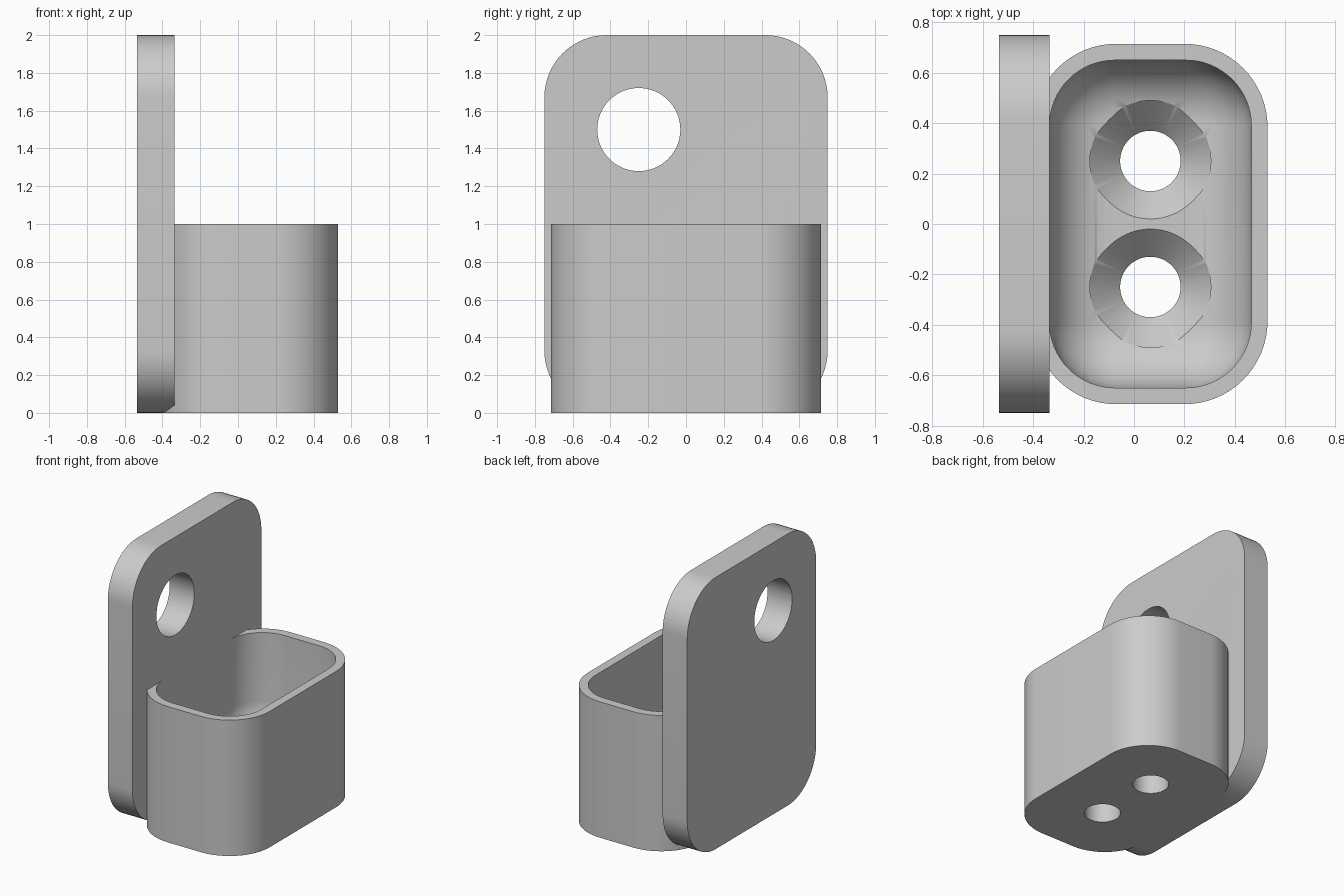
import bpy, bmesh
from math import sin, cos, pi
from mathutils import Matrix

if "Cube" in bpy.data.objects:
    bpy.data.objects.remove(bpy.data.objects["Cube"], do_unlink=True)

grey = bpy.data.materials.new("light grey")
grey.use_nodes = True
colour = (0.6, 0.6, 0.6, 1)
grey.diffuse_color = colour
grey.node_tree.nodes["Principled BSDF"].inputs["Base Color"].default_value = colour


def rounded_ring(hx, hy, r, steps=16):
    """Outline of a rectangle with rounded corners."""
    pts = []
    for k, (sx, sy) in enumerate([(1, 1), (-1, 1), (-1, -1), (1, -1)]):
        for i in range(steps + 1):
            a = (k + i / steps) * pi / 2
            pts.append((sx * (hx - r) + r * cos(a), sy * (hy - r) + r * sin(a)))
    return pts


def loft(name, sections, matrix):
    """Solid through a stack of (outline, height) sections."""
    bm = bmesh.new()
    rings = [[bm.verts.new((x, y, z)) for x, y in ring] for ring, z in sections]
    n = len(rings[0])
    for low, high in zip(rings, rings[1:]):
        for i in range(n):
            j = (i + 1) % n
            bm.faces.new((low[i], low[j], high[j], high[i]))
    bm.faces.new(rings[0][::-1])
    bm.faces.new(rings[-1])
    bm.transform(matrix)
    bmesh.ops.recalc_face_normals(bm, faces=bm.faces)
    mesh = bpy.data.meshes.new(name)
    bm.to_mesh(mesh)
    bm.free()
    mesh.materials.append(grey)
    obj = bpy.data.objects.new(name, mesh)
    bpy.context.collection.objects.link(obj)
    return obj


def circle(r, n=64):
    return [(r * cos(2 * pi * i / n), r * sin(2 * pi * i / n)) for i in range(n)]


def combine(target, other, operation):
    """Apply a boolean and discard the second object."""
    mod = target.modifiers.new(operation.lower(), "BOOLEAN")
    mod.operation, mod.object, mod.solver = operation, other, "EXACT"
    bpy.context.view_layer.objects.active = target
    bpy.ops.object.modifier_apply(modifier=mod.name)
    bpy.data.objects.remove(other, do_unlink=True)


# Upright mounting plate: outline in y and z, thickness along x
upright = Matrix(((0, 0, 1, 0), (1, 0, 0, 0), (0, 1, 0, 0), (0, 0, 0, 1)))
outline = rounded_ring(0.75, 1.0, 0.33)
bracket = loft("cup_bracket", [(outline, -0.535), (outline, -0.335)],
               Matrix.Translation((0, 0, 1)) @ upright)

# Cup body joined to the plate
cup_x = 0.065
outline = rounded_ring(0.465, 0.715, 0.33)
cup = loft("cup_body", [(outline, 0), (outline, 1)], Matrix.Translation((cup_x, 0, 0)))
combine(bracket, cup, "UNION")

# Cup hollow with a filleted floor
floor, fillet = 0.25, 0.25
sections = []
for i in range(13):
    a = i / 12 * pi / 2
    inset = fillet * (1 - sin(a))
    sections.append((rounded_ring(0.4005 - inset, 0.65 - inset, 0.26 - inset),
                     floor + fillet * (1 - cos(a))))
sections.append((rounded_ring(0.4005, 0.65, 0.26), 1.2))
combine(bracket, loft("hollow", sections, Matrix.Translation((cup_x, 0, 0))), "DIFFERENCE")

# Two countersunk screw holes through the floor
for y in (-0.25, 0.25):
    profile = [(0.12, -0.1), (0.12, 0.14), (0.24, 0.26), (0.24, 0.6)]
    screw = loft("screw_hole", [(circle(r), z) for r, z in profile],
                 Matrix.Translation((cup_x, y, 0)))
    combine(bracket, screw, "DIFFERENCE")

# Round hole through the plate
hole = loft("plate_hole", [(circle(0.22), -0.7), (circle(0.22), -0.2)],
            Matrix.Translation((0, -0.25, 1.5)) @ upright)
combine(bracket, hole, "DIFFERENCE")

# Smooth curves, sharp edges
bpy.ops.object.select_all(action="DESELECT")
bracket.select_set(True)
bpy.context.view_layer.objects.active = bracket
bpy.ops.object.shade_smooth_by_angle(angle=pi / 6)
